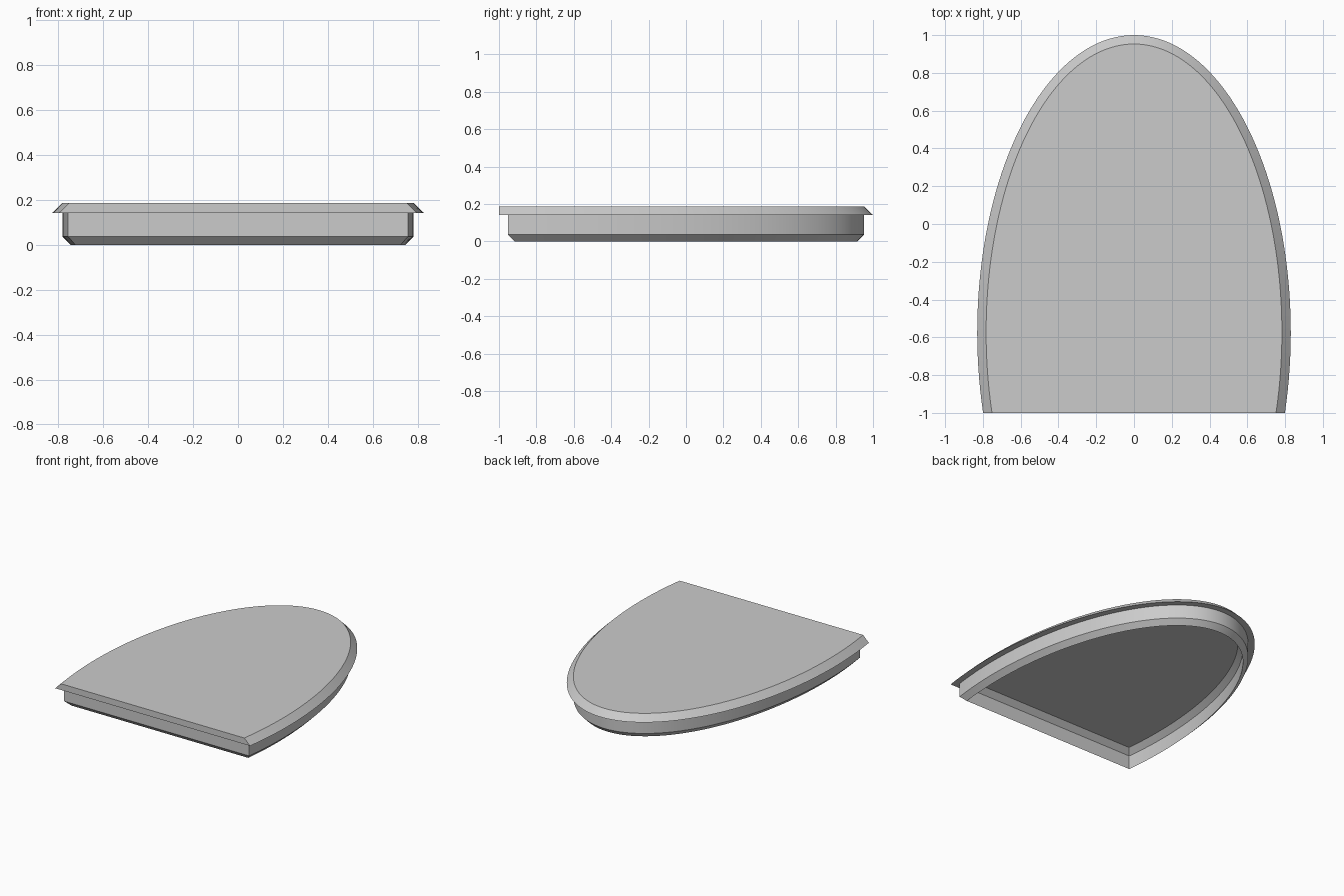
import bpy, bmesh, math

if "Cube" in bpy.data.objects:
    bpy.data.objects.remove(bpy.data.objects["Cube"], do_unlink=True)

HALF_WIDTH, LENGTH, CENTRE_Y = 0.83, 1.573, -0.573
SEGMENTS = 96

grey = bpy.data.materials.new("light grey")
grey.use_nodes = True
colour = (0.6, 0.6, 0.6, 1)
grey.diffuse_color = colour
grey.node_tree.nodes["Principled BSDF"].inputs["Base Color"].default_value = colour


def outline(bm, inset, front_y, z):
    """Ellipse arc, cut straight across the front."""
    a, b = HALF_WIDTH - inset, LENGTH - inset
    start = math.asin((front_y - CENTRE_Y) / b)
    sweep = math.pi - 2 * start
    ring = []
    for i in range(SEGMENTS + 1):
        t = start + sweep * i / SEGMENTS
        ring.append(bm.verts.new((a * math.cos(t), CENTRE_Y + b * math.sin(t), z)))
    return ring


# Section from the top plate, over the rim, down the skirt and into the hollow:
# (inset from the outer curve, y of the straight front, height)
section = [
    (0.047, -1.0, 0.187),     # top edge
    (0.0, -1.0, 0.141),       # sloped rim
    (0.047, -0.953, 0.141),   # rim underside
    (0.047, -0.953, 0.038),   # skirt
    (0.085, -0.915, 0.0),     # bottom chamfer
    (0.085, -0.915, 0.103),   # inner wall
    (0.123, -0.877, 0.141),   # inner chamfer
]

bm = bmesh.new()
rings = [outline(bm, *row) for row in section]
bm.faces.new(rings[0])
for upper, lower in zip(rings, rings[1:]):
    for i in range(len(upper)):
        j = (i + 1) % len(upper)
        bm.faces.new((upper[i], lower[i], lower[j], upper[j]))
bm.faces.new(rings[-1][::-1])
bmesh.ops.recalc_face_normals(bm, faces=bm.faces)

mesh = bpy.data.meshes.new("arched_lid")
bm.to_mesh(mesh)
bm.free()
mesh.materials.append(grey)
lid = bpy.data.objects.new("arched_lid", mesh)
bpy.context.collection.objects.link(lid)

# Smooth curve, crisp section edges
bpy.ops.object.select_all(action="DESELECT")
bpy.context.view_layer.objects.active = lid
lid.select_set(True)
bpy.ops.object.shade_smooth_by_angle(angle=math.radians(30))
